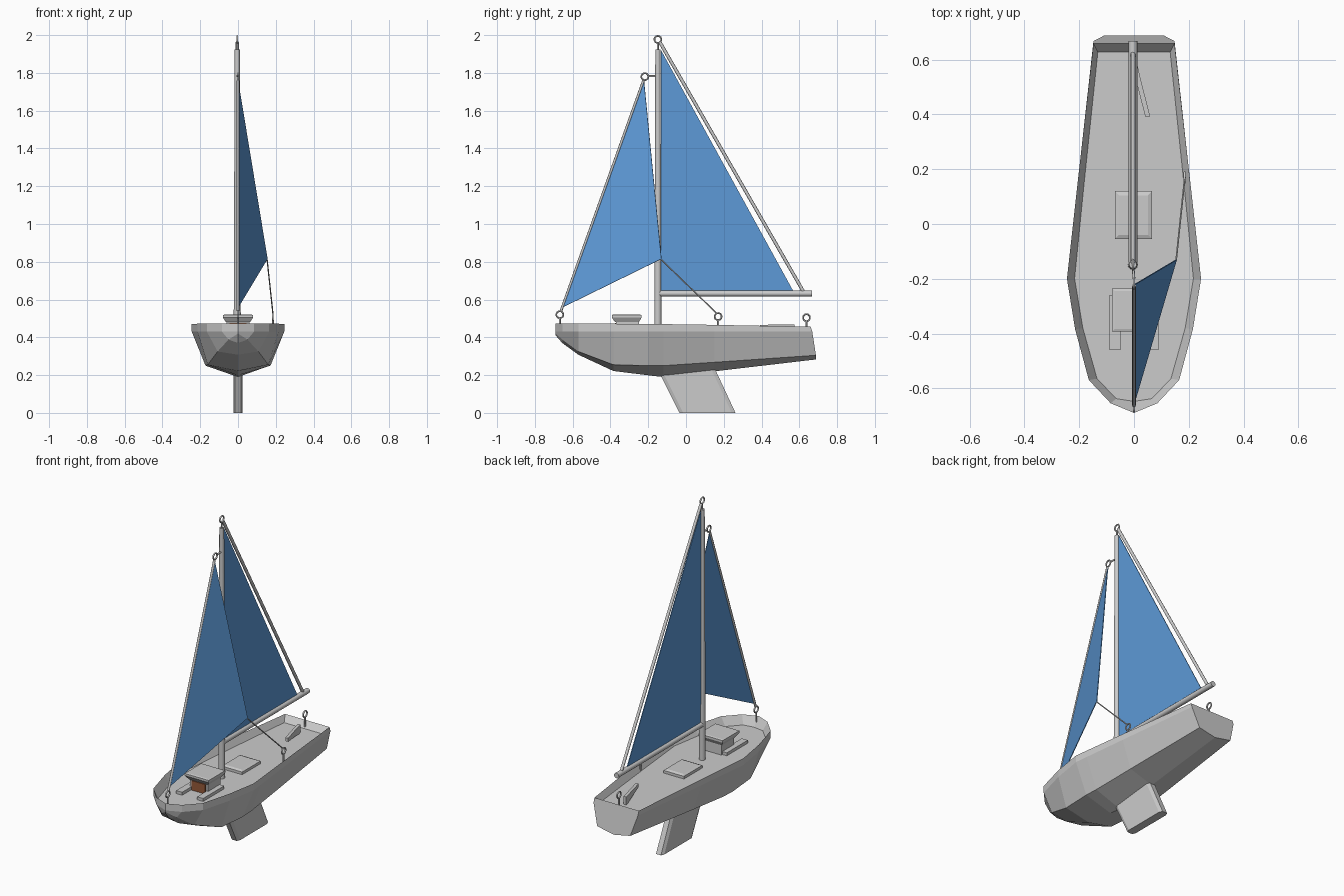
import bpy, bmesh, math
from mathutils import Vector

if "Cube" in bpy.data.objects:
    bpy.data.objects.remove(bpy.data.objects["Cube"])


def paint(name, rgb):
    m = bpy.data.materials.new(name)
    m.diffuse_color = (*rgb, 1)
    m.use_nodes = True
    m.node_tree.nodes["Principled BSDF"].inputs["Base Color"].default_value = m.diffuse_color
    return m


BLUE = paint("sail_blue", (0.11, 0.32, 0.68))
BROWN = paint("door_brown", (0.30, 0.10, 0.04))


def finish(name, bm, mat=None):
    bmesh.ops.remove_doubles(bm, verts=bm.verts, dist=1e-5)
    bmesh.ops.recalc_face_normals(bm, faces=bm.faces)
    me = bpy.data.meshes.new(name)
    bm.to_mesh(me)
    bm.free()
    ob = bpy.data.objects.new(name, me)
    bpy.context.collection.objects.link(ob)
    if mat:
        me.materials.append(mat)
    return ob


def loft(name, rings, mat=None):
    """Closed loft through equally sized rings of points, capped at both ends."""
    bm = bmesh.new()
    vs = [[bm.verts.new(p) for p in r] for r in rings]
    n = len(vs[0])
    for a, b in zip(vs, vs[1:]):
        for i in range(n):
            bm.faces.new((a[i], a[(i + 1) % n], b[(i + 1) % n], b[i]))
    bm.faces.new(vs[0])
    bm.faces.new(vs[-1])
    return finish(name, bm, mat)


def block(name, levels, mat=None):
    """Stacked rectangles: (z, x0, x1, y0, y1) per level."""
    return loft(name, [[(a, c, z), (b, c, z), (b, d, z), (a, d, z)]
                       for z, a, b, c, d in levels], mat)


def rod(name, p, q, r1, r2=None, sides=8):
    p, q = Vector(p), Vector(q)
    bpy.ops.mesh.primitive_cone_add(vertices=sides, radius1=r1, radius2=r2 or r1,
                                    depth=(q - p).length, location=(p + q) / 2)
    ob = bpy.context.object
    ob.name = name
    ob.rotation_euler = (q - p).to_track_quat('Z', 'Y').to_euler()
    bpy.ops.object.shade_smooth_by_angle(angle=math.radians(50))
    return ob


def eyelet(name, x, y, z, stem=0.07):
    """Ring facing sideways on a small stem."""
    bpy.ops.mesh.primitive_torus_add(major_segments=14, minor_segments=6, major_radius=0.0185,
                                     minor_radius=0.0045, location=(x, y, z),
                                     rotation=(0, math.pi / 2, 0))
    bpy.context.object.name = name
    bpy.ops.object.shade_smooth_by_angle(angle=math.radians(60))
    if stem:
        rod(name + "_stem", (x, y, z - 0.018 - stem), (x, y, z - 0.018), 0.005)


def sail(name, pts):
    bm = bmesh.new()
    bm.faces.new([bm.verts.new(p) for p in pts])
    ob = finish(name, bm, BLUE)
    s = ob.modifiers.new("thickness", 'SOLIDIFY')
    s.thickness, s.offset = 0.004, 0


# Hull stations: y, rim x, rim z, chine x, chine z, keel z, deck x, deck y
DECK = 0.42
stations = [
    (-0.69, 0, 0.472, 0, 0.42, 0.41, 0, -0.648),
    (-0.655, 0.085, 0.472, 0.05, 0.388, 0.37, 0.065, -0.638),
    (-0.57, 0.165, 0.472, 0.108, 0.325, 0.308, 0.135, -0.565),
    (-0.385, 0.215, 0.472, 0.16, 0.255, 0.222, 0.187, -0.38),
    (-0.2, 0.245, 0.471, 0.172, 0.25, 0.199, 0.217, -0.2),
    (-0.12, 0.236, 0.47, 0.168, 0.25, 0.19, 0.209, -0.12),
    (0.15, 0.206, 0.466, 0.15, 0.268, 0.22, 0.182, 0.15),
    (0.66, 0.148, 0.456, 0.11, 0.305, 0.283, 0.132, 0.628),
]
bm = bmesh.new()
rows = []
for y, rx, rz, cx, cz, kz, dx, dy in stations:
    aft = 0.028 if y > 0.6 else 0      # raked transom
    half = [(cx, y + aft, cz), (rx, y + aft * 0.3, 0.43), (rx, y, rz), (dx, dy, DECK)]
    ring = [(0, y + aft, kz)] + half + [(-a, b, c) for a, b, c in reversed(half)]
    rows.append([bm.verts.new(p) for p in ring])
for a, b in zip(rows, rows[1:]):
    for i in range(9):
        bm.faces.new((a[i], a[(i + 1) % 9], b[(i + 1) % 9], b[i]))
s = rows[-1]
bm.faces.new([s[i] for i in (0, 1, 2, 3, 6, 7, 8)])
bm.faces.new([s[i] for i in (3, 4, 5, 6)])
finish("hull", bm)

# Keel fin with chamfered leading and trailing edges
fin = []
for z, y0, y1 in ((0.0, -0.035, 0.262), (0.24, -0.155, 0.15)):
    fin.append([(0.016, y0, z), (0.025, y0 + 0.02, z), (0.025, y1 - 0.02, z), (0.016, y1, z),
                (-0.016, y1, z), (-0.025, y1 - 0.02, z), (-0.025, y0 + 0.02, z), (-0.016, y0, z)])
loft("keel_fin", fin)

# Cabin with overhanging roof, door and side ledges
block("cabin", [(0.41, -0.06, 0.06, -0.37, -0.25), (0.482, -0.06, 0.06, -0.37, -0.25)])
block("cabin_roof", [(0.48, -0.064, 0.064, -0.375, -0.25), (0.505, -0.08, 0.08, -0.393, -0.235),
                     (0.518, -0.08, 0.08, -0.393, -0.235), (0.521, -0.07, 0.07, -0.383, -0.245)])
block("cabin_door", [(0.42, -0.045, 0.045, -0.376, -0.365),
                     (0.477, -0.045, 0.045, -0.376, -0.365)], BROWN)
for side, a, b in (("left", -0.09, -0.05), ("right", 0.05, 0.09)):
    block("cabin_ledge_" + side, [(0.41, a, b, -0.46, -0.26), (0.438, a, b, -0.46, -0.26)])

# Deck hatch and tiller
block("hatch", [(0.41, -0.07, 0.066, -0.055, 0.12), (0.436, -0.07, 0.066, -0.055, 0.12),
                (0.442, -0.055, 0.051, -0.04, 0.105)])
loft("tiller", [[(x - 0.009, y, z0), (x + 0.009, y, z0), (x + 0.009, y, z1), (x - 0.009, y, z1)]
                for x, y, z0, z1 in ((0.05, 0.393, 0.445, 0.466), (0.015, 0.53, 0.425, 0.468),
                                     (0.005, 0.575, 0.41, 0.468))])

# Mast, boom and stays
X = -0.004
rod("mast", (X, -0.149, 0.41), (X, -0.149, 1.925), 0.019, 0.0135, 12)
rod("boom", (X, -0.145, 0.632), (X, 0.668, 0.632), 0.016, sides=12)
rod("back_stay", (X, -0.138, 1.962), (X, 0.62, 0.645), 0.009)
rod("fore_stay", (0, -0.662, 0.54), (0, -0.225, 1.76), 0.007)
rod("fore_stay_pin", (0, -0.2, 1.783), (X, -0.149, 1.783), 0.005)
rod("jib_sheet", (0.154, -0.132, 0.812), (0.185, 0.165, 0.525), 0.0035, sides=6)

# Rings
eyelet("mast_ring", X, -0.149, 1.977, 0.04)
eyelet("fore_stay_ring", 0, -0.218, 1.78, 0)
eyelet("bow_ring", 0, -0.668, 0.52, 0.06)
eyelet("sheet_ring", 0.185, 0.17, 0.51, 0.07)
eyelet("stern_ring", 0, 0.638, 0.504, 0.07)

# Sails
sail("main_sail", [(X, -0.132, 1.92), (X, -0.132, 0.645), (X, 0.568, 0.645)])
sail("jib_sail", [(0, -0.222, 1.755), (0, -0.657, 0.557), (0.155, -0.13, 0.815)])
